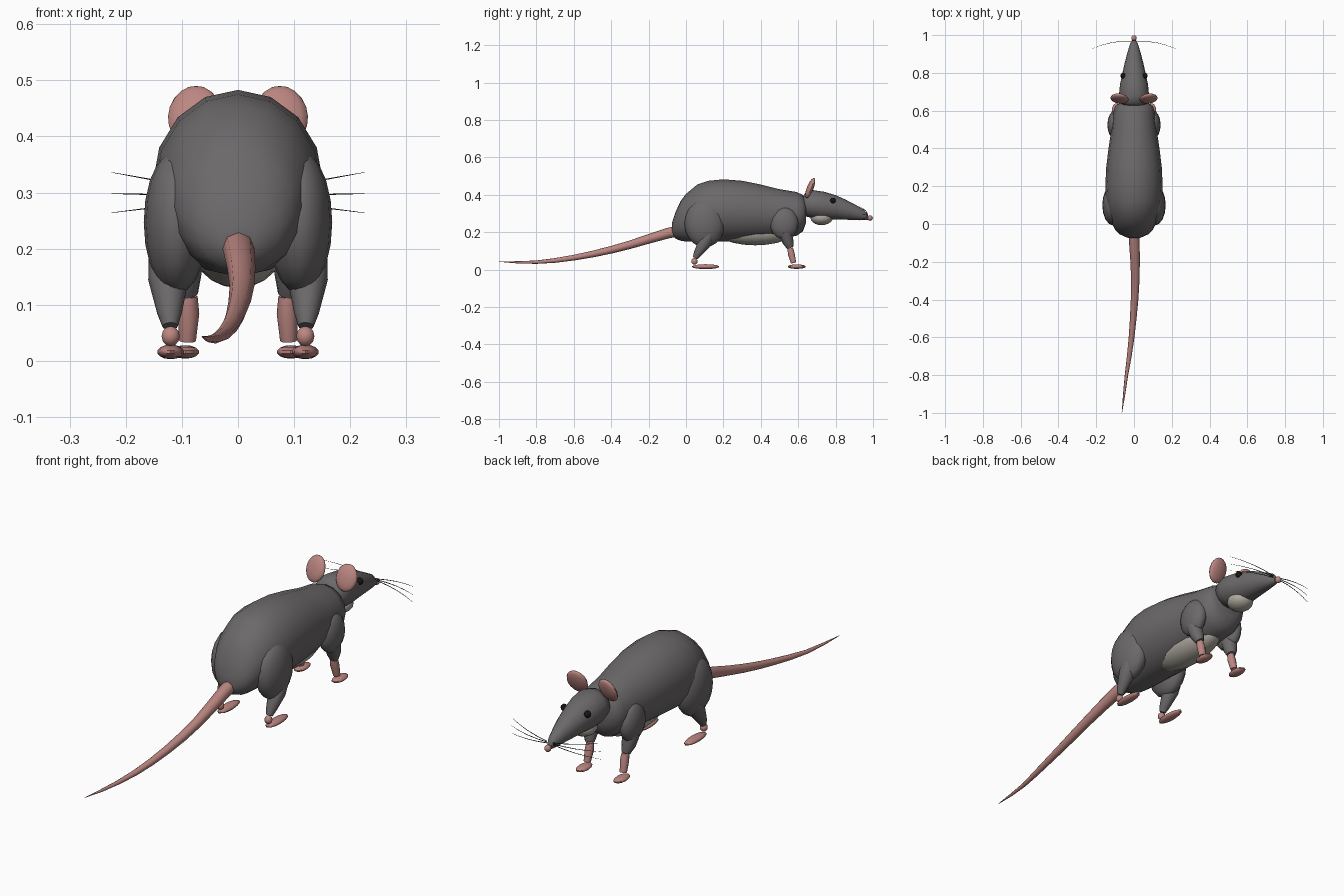
import bpy, bmesh, math
from mathutils import Vector

if "Cube" in bpy.data.objects:
    bpy.data.objects.remove(bpy.data.objects["Cube"])


def material(name, r, g, b):
    m = bpy.data.materials.new(name)
    m.use_nodes = True
    m.diffuse_color = (r, g, b, 1)
    m.node_tree.nodes["Principled BSDF"].inputs["Base Color"].default_value = (r, g, b, 1)
    return m


FUR = material("grey fur", 0.15, 0.14, 0.145)
PINK = material("pink skin", 0.5, 0.24, 0.22)
PALE = material("pale underside", 0.42, 0.39, 0.34)
BLACK = material("black eye", 0.01, 0.008, 0.005)
WHISKER = material("dark whisker", 0.04, 0.04, 0.04)


def finish(bm, name, mat):
    bmesh.ops.recalc_face_normals(bm, faces=bm.faces)
    me = bpy.data.meshes.new(name)
    bm.to_mesh(me)
    bm.free()
    me.materials.append(mat)
    ob = bpy.data.objects.new(name, me)
    bpy.context.collection.objects.link(ob)
    bpy.ops.object.select_all(action="DESELECT")
    ob.select_set(True)
    bpy.context.view_layer.objects.active = ob
    bpy.ops.object.shade_smooth_by_angle(angle=math.radians(50))
    return ob


def skin(name, mat, rings):
    """Join rings of points into a closed surface."""
    bm = bmesh.new()
    loops = [[bm.verts.new(p) for p in ring] for ring in rings]
    n = len(loops[0])
    for a, b in zip(loops, loops[1:]):
        for i in range(n):
            j = (i + 1) % n
            bm.faces.new((a[i], a[j], b[j], b[i]))
    bm.faces.new(loops[0])
    bm.faces.new(loops[-1])
    return finish(bm, name, mat)


def loft(name, mat, sections, n=16):
    """Oval sections along y, each given as y, top, bottom, half width."""
    rings = []
    for y, top, bottom, rx in sections:
        mid, rz = (top + bottom) / 2, (top - bottom) / 2
        angles = [2 * math.pi * i / n for i in range(n)]
        rings.append([(rx * math.sin(a), y, mid + rz * math.cos(a)) for a in angles])
    return skin(name, mat, rings)


def tube(name, mat, path, radii, n=8):
    """Round tube through points, with a radius at each point."""
    pts = [Vector(p) for p in path]
    rings = []
    for i, p in enumerate(pts):
        d = (pts[min(i + 1, len(pts) - 1)] - pts[max(i - 1, 0)]).normalized()
        ref = Vector((0, 0, 1)) if abs(d.z) < 0.8 else Vector((0, 1, 0))
        u = d.cross(ref).normalized()
        v = d.cross(u)
        angles = [2 * math.pi * k / n for k in range(n)]
        rings.append([p + radii[i] * (u * math.cos(a) + v * math.sin(a)) for a in angles])
    return skin(name, mat, rings)


def ball(name, mat, centre, size, tilt=(0, 0, 0), n=16):
    bm = bmesh.new()
    bmesh.ops.create_uvsphere(bm, u_segments=n, v_segments=max(6, n * 5 // 8), radius=1)
    bmesh.ops.scale(bm, vec=size, verts=bm.verts)
    ob = finish(bm, name, mat)
    ob.location = centre
    ob.rotation_euler = tilt
    return ob


# Torso and belly
loft("body", FUR, [
    (-0.075, 0.25, 0.19, 0.03), (-0.055, 0.31, 0.165, 0.075), (-0.03, 0.365, 0.155, 0.1),
    (0, 0.405, 0.15, 0.115), (0.06, 0.455, 0.15, 0.135), (0.12, 0.475, 0.15, 0.148),
    (0.2, 0.483, 0.15, 0.152), (0.3, 0.475, 0.155, 0.147), (0.4, 0.455, 0.162, 0.135),
    (0.5, 0.43, 0.17, 0.12), (0.59, 0.415, 0.18, 0.11), (0.625, 0.4, 0.205, 0.1),
    (0.642, 0.36, 0.25, 0.07)])
ball("belly", PALE, (0, 0.37, 0.2), (0.08, 0.2, 0.07))

# Head
loft("head", FUR, [
    (0.625, 0.39, 0.31, 0.05), (0.64, 0.415, 0.285, 0.07), (0.68, 0.425, 0.273, 0.08),
    (0.74, 0.416, 0.268, 0.074), (0.8, 0.398, 0.268, 0.061), (0.85, 0.376, 0.267, 0.05),
    (0.9, 0.35, 0.266, 0.037), (0.95, 0.322, 0.265, 0.022), (0.972, 0.295, 0.266, 0.012)])
ball("jaw", PALE, (0, 0.725, 0.278), (0.056, 0.06, 0.04))
ball("nose", PINK, (0, 0.984, 0.276), (0.015, 0.015, 0.015), n=10)

# Tail
tube("tail", PINK,
     [(0, -0.05, 0.205), (0.002, -0.1, 0.194), (0.006, -0.2, 0.164), (0.007, -0.3, 0.133),
      (0.003, -0.4, 0.106), (-0.004, -0.5, 0.083), (-0.013, -0.6, 0.064),
      (-0.025, -0.7, 0.049), (-0.04, -0.8, 0.04), (-0.052, -0.9, 0.039), (-0.064, -1, 0.043)],
     [0.029, 0.028, 0.025, 0.022, 0.02, 0.0175, 0.015, 0.0125, 0.009, 0.006, 0.001])

# Paired parts
for side, s in (("left", 1), ("right", -1)):
    ball(side + "_ear", PINK, (s * 0.077, 0.664, 0.436), (0.048, 0.017, 0.058), (-0.38, 0, s * 0.12))
    ball(side + "_eye", BLACK, (s * 0.058, 0.785, 0.369), (0.015, 0.015, 0.015), n=10)

    # Whiskers
    for k, rise in enumerate((0.038, 0.004, -0.026)):
        z = 0.294 + 0.004 * (1 - k)
        path = [(s * (0.015 + 0.21 * t), 0.968 + 0.01 * t - 0.052 * t * t, z + rise * t)
                for t in (0, 0.25, 0.5, 0.75, 1)]
        tube(f"{side}_whisker_{k + 1}", WHISKER, path, [0.0018, 0.0016, 0.0013, 0.001, 0.0004], 5)

    # Hind leg
    ball(side + "_haunch", FUR, (s * 0.11, 0.1, 0.247), (0.058, 0.108, 0.128))
    tube(side + "_shin", FUR,
         [(s * 0.125, 0.125, 0.19), (s * 0.124, 0.1, 0.145), (s * 0.122, 0.062, 0.085), (s * 0.121, 0.05, 0.062)],
         [0.034, 0.036, 0.022, 0.014], 12)
    ball(side + "_ankle", PINK, (s * 0.12, 0.045, 0.044), (0.017, 0.017, 0.018), n=10)
    ball(side + "_hind_foot", PINK, (s * 0.12, 0.105, 0.016), (0.024, 0.074, 0.013), n=12)

    # Front leg
    ball(side + "_shoulder", FUR, (s * 0.1, 0.525, 0.248), (0.041, 0.076, 0.086))
    tube(side + "_upper_arm", FUR,
         [(s * 0.1, 0.53, 0.2), (s * 0.095, 0.545, 0.15), (s * 0.09, 0.557, 0.118)],
         [0.036, 0.03, 0.019], 12)
    tube(side + "_forearm", PINK,
         [(s * 0.088, 0.557, 0.115), (s * 0.088, 0.563, 0.085), (s * 0.09, 0.575, 0.036)],
         [0.016, 0.019, 0.015], 10)
    ball(side + "_front_foot", PINK, (s * 0.094, 0.592, 0.016), (0.025, 0.049, 0.012), n=12)
